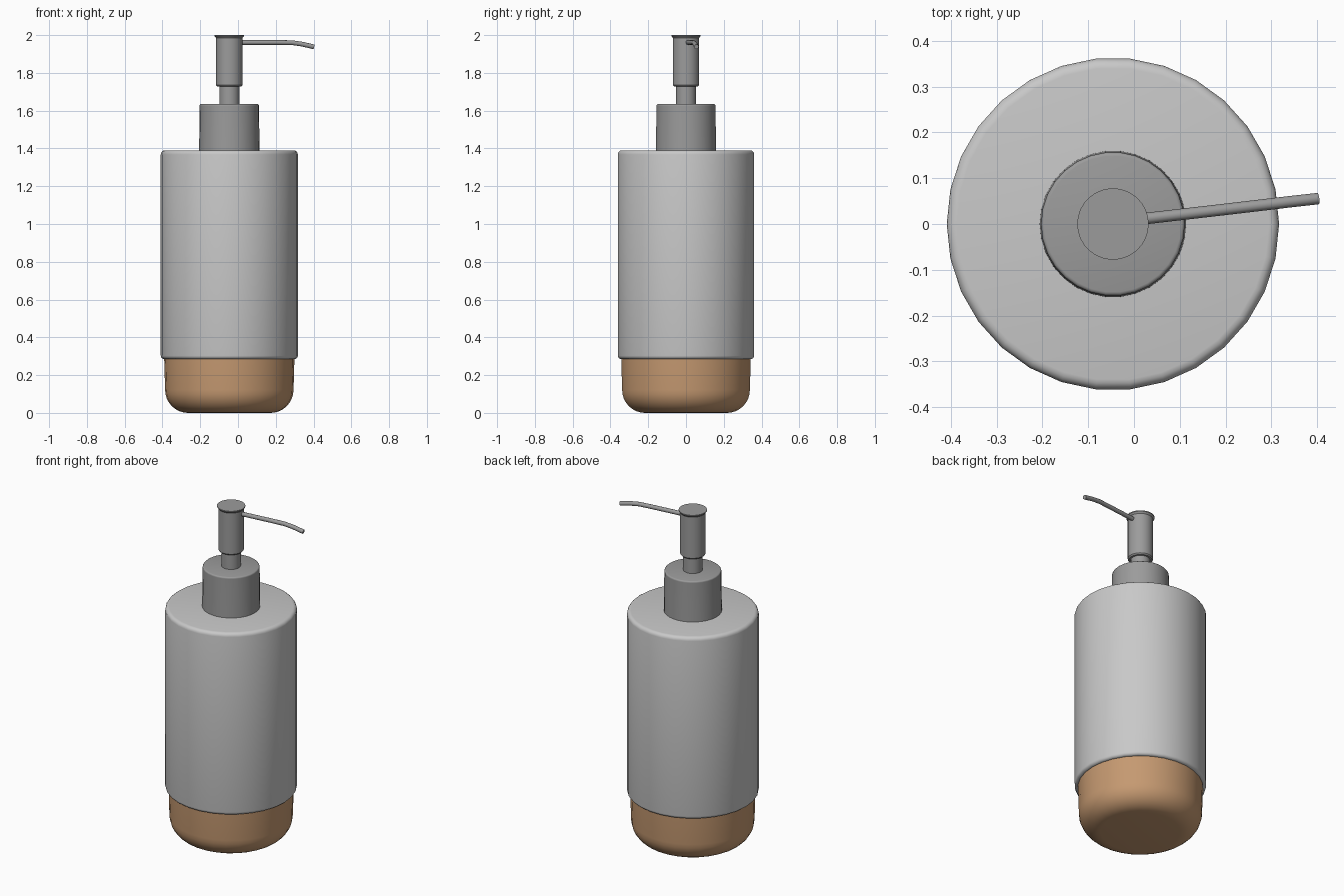
import bpy, bmesh, math
from mathutils import Vector

if "Cube" in bpy.data.objects:
    bpy.data.objects.remove(bpy.data.objects["Cube"])

CX = -0.046  # bottle axis


def material(name, rgb):
    m = bpy.data.materials.new(name)
    m.diffuse_color = (*rgb, 1)
    m.use_nodes = True
    m.node_tree.nodes["Principled BSDF"].inputs["Base Color"].default_value = m.diffuse_color
    return m


ceramic = material("light_grey", (0.58, 0.58, 0.58))
metal = material("metal_grey", (0.33, 0.33, 0.33))
wood = material("warm_wood", (0.56, 0.32, 0.165))


def finish(name, bm, mat):
    bmesh.ops.recalc_face_normals(bm, faces=bm.faces)
    me = bpy.data.meshes.new(name)
    bm.to_mesh(me)
    bm.free()
    me.materials.append(mat)
    ob = bpy.data.objects.new(name, me)
    bpy.context.collection.objects.link(ob)
    bpy.ops.object.select_all(action='DESELECT')
    ob.select_set(True)
    bpy.context.view_layer.objects.active = ob
    bpy.ops.object.shade_smooth_by_angle(angle=math.radians(35))
    return ob


def skin(bm, rings):
    """Bridge successive vertex rings and cap both ends."""
    n = len(rings[0])
    for a, b in zip(rings, rings[1:]):
        for i in range(n):
            j = (i + 1) % n
            bm.faces.new((a[i], a[j], b[j], b[i]))
    bm.faces.new(rings[0])
    bm.faces.new(rings[-1])


def turned(name, profile, mat, sides=30):
    bm = bmesh.new()
    rings = []
    for r, z in profile:
        rings.append([bm.verts.new((CX + r * math.cos(2 * math.pi * i / sides),
                                    r * math.sin(2 * math.pi * i / sides), z))
                      for i in range(sides)])
    skin(bm, rings)
    return finish(name, bm, mat)


def arc(r, z, rad, a0, a1, n=5):
    """Rounded profile corner centred on (r, z)."""
    return [(r + rad * math.cos(math.radians(a0 + (a1 - a0) * k / n)),
             z + rad * math.sin(math.radians(a0 + (a1 - a0) * k / n)))
            for k in range(n + 1)]


# wooden base with a rounded foot
turned("wooden_base", arc(0.218, 0.122, 0.122, -90, 0, 8) + [(0.345, 0.295)], wood)
# bottle body with softened rims
turned("bottle_body", arc(0.345, 0.303, 0.018, -90, 0, 4)
       + arc(0.341, 1.368, 0.022, 0, 90, 4), ceramic)
# pump collar, stem and head
turned("pump_collar", [(0.16, 1.385), (0.157, 1.625)]
       + arc(0.149, 1.627, 0.008, 0, 90, 3), metal)
turned("pump_stem", [(0.053, 1.63), (0.053, 1.74)], metal)
turned("pump_head", [(0.064, 1.728), (0.07, 1.735), (0.07, 1.985),
                     (0.078, 1.995), (0.078, 2.0)], metal)

# thin spout that droops at the tip
path = [Vector(p) for p in ((0.0, 0.009, 1.961), (0.2, 0.032, 1.961),
                            (0.285, 0.042, 1.960), (0.335, 0.048, 1.953),
                            (0.402, 0.0555, 1.938))]
bm = bmesh.new()
rings = []
for k, p in enumerate(path):
    t = (path[min(k + 1, len(path) - 1)] - path[max(k - 1, 0)]).normalized()
    side = t.cross(Vector((0, 0, 1))).normalized()
    up = side.cross(t)
    rings.append([bm.verts.new(p + 0.0125 * (side * math.cos(a) + up * math.sin(a)))
                  for a in (2 * math.pi * i / 12 for i in range(12))])
skin(bm, rings)
finish("spout", bm, metal)
